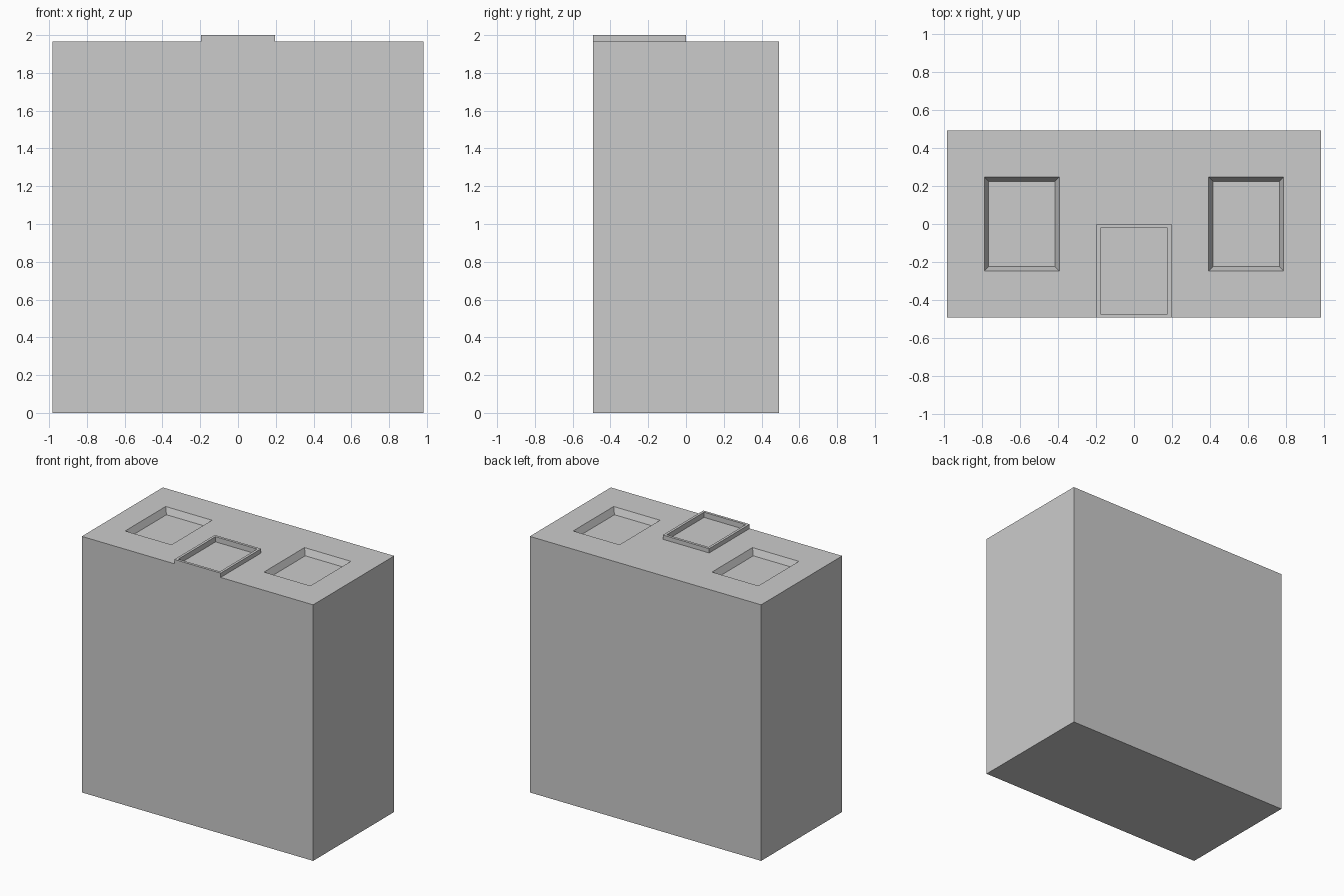
import bpy
import bmesh
import math

if "Cube" in bpy.data.objects:
    bpy.data.objects.remove(bpy.data.objects["Cube"])

# Cut lines of the top face: outline, window and door edges
XS = [-0.983, -0.787, -0.393, -0.197, 0.197, 0.393, 0.787, 0.983]
YS = [-0.492, -0.246, 0.0, 0.246, 0.492]
TOP = 1.967

bm = bmesh.new()
rows = [[bm.verts.new((x, y, TOP)) for x in XS] for y in YS]
for a, b in zip(rows, rows[1:]):
    for i in range(len(XS) - 1):
        bm.faces.new((a[i], a[i + 1], b[i + 1], b[i]))


def pick(x0, x1, y0, y1):
    """Upward faces whose centre lies inside a rectangle."""
    found = []
    for f in bm.faces:
        c = f.calc_center_median()
        if f.normal.z > 0.9 and x0 < c.x < x1 and y0 < c.y < y1:
            found.append(f)
    return found


def step(faces, inset, dz):
    """Inset a patch, then move it up or down."""
    bmesh.ops.inset_region(bm, faces=faces, thickness=inset, use_even_offset=True)
    for v in {v for f in faces for v in f.verts}:
        v.co.z += dz
    bm.normal_update()


# Solid block below the top face
bm.normal_update()
ext = bmesh.ops.extrude_face_region(bm, geom=bm.faces[:], use_keep_orig=True)
for v in ext["geom"]:
    if isinstance(v, bmesh.types.BMVert):
        v.co.z = 0.0
bmesh.ops.recalc_face_normals(bm, faces=bm.faces[:])
bm.normal_update()

# Two recessed windows with sloping reveals
for s in (-1, 1):
    step(pick(s * 0.59 - 0.197, s * 0.59 + 0.197, -0.246, 0.246), 0.022, -0.049)

# Raised door frame with a straight-sided sunken panel
door = pick(-0.197, 0.197, -0.492, 0.0)
step(door, 0.0, 2.0 - TOP)
step(door, 0.02, 0.0)
step(door, 0.0, -0.04)

# Merge the flat areas
bmesh.ops.dissolve_limit(bm, angle_limit=math.radians(1),
                         verts=bm.verts[:], edges=bm.edges[:])
mesh = bpy.data.meshes.new("house_block")
bm.to_mesh(mesh)
bm.free()
bpy.context.collection.objects.link(bpy.data.objects.new("house_block", mesh))
